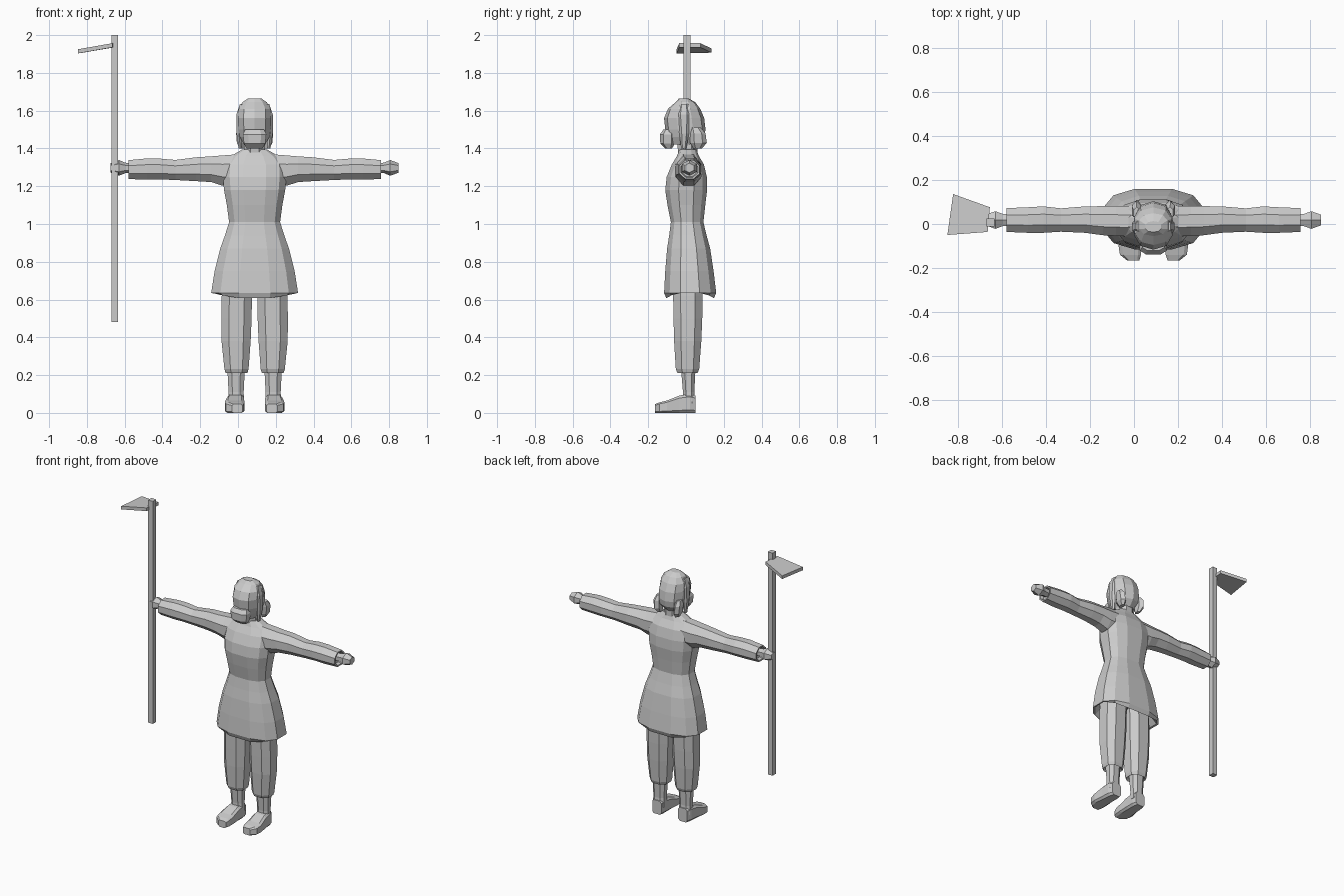
import bpy, bmesh, math

grey = bpy.data.materials.new("light_grey")
grey.diffuse_color = (0.6, 0.6, 0.6, 1)
CX = 0.088          # body centre line


def make(name, bm):
    bmesh.ops.recalc_face_normals(bm, faces=bm.faces)
    me = bpy.data.meshes.new(name)
    bm.to_mesh(me)
    bm.free()
    me.materials.append(grey)
    ob = bpy.data.objects.new(name, me)
    bpy.context.collection.objects.link(ob)
    return ob


def loft(name, axis, rings, n=8, p=2.0, dip=0.0):
    """Rings are (position on axis, centre u, centre v, radius u, radius v).
    p squares off the section, dip lowers front and back of the first two rings."""
    bm = bmesh.new()
    loops = []
    for i, (t, cu, cv, ru, rv) in enumerate(rings):
        loop = []
        for k in range(n):
            a = math.tau * (k + 0.5) / n
            c, s = math.cos(a), math.sin(a)
            u = cu + ru * math.copysign(abs(c) ** (2 / p), c) / math.cos(math.pi / n) ** (2 / p)
            v = cv + rv * math.copysign(abs(s) ** (2 / p), s) / math.cos(math.pi / n) ** (2 / p)
            if axis == 'z':
                co = (u, v, t - (dip * s * s if i < 2 else 0))
            elif axis == 'x':
                co = (t, u, v)
            else:
                co = (u, t, v)
            loop.append(bm.verts.new(co))
        loops.append(loop)
    for a, b in zip(loops, loops[1:]):
        for k in range(n):
            j = (k + 1) % n
            bm.faces.new((a[k], a[j], b[j], b[k]))
    bm.faces.new(loops[0])
    bm.faces.new(loops[-1])
    return make(name, bm)


def prism(name, pts, thick):
    """Plate from top corner points, extruded downwards."""
    bm = bmesh.new()
    top = [bm.verts.new(q) for q in pts]
    low = [bm.verts.new((x, y, z - thick)) for x, y, z in pts]
    bm.faces.new(top)
    bm.faces.new(low)
    for k in range(len(pts)):
        j = (k + 1) % len(pts)
        bm.faces.new((top[k], top[j], low[j], low[k]))
    return make(name, bm)


# tunic: hollow hem, hips, waist, chest, shoulders
loft("tunic", 'z', [
    (0.70, CX, 0.02, 0.17, 0.09),
    (0.64, CX, 0.022, 0.218, 0.126),
    (0.635, CX, 0.022, 0.23, 0.138),
    (0.75, CX, 0.018, 0.212, 0.128),
    (0.87, CX, 0.014, 0.182, 0.114),
    (0.94, CX, 0.010, 0.157, 0.099),
    (1.01, CX, 0.006, 0.135, 0.086),
    (1.10, CX, 0.002, 0.147, 0.100),
    (1.18, CX, 0.001, 0.162, 0.111),
    (1.25, CX, 0.004, 0.168, 0.106),
    (1.315, CX, 0.010, 0.165, 0.085),
    (1.36, CX, 0.010, 0.125, 0.058),
    (1.395, CX, 0.010, 0.065, 0.045)], n=12, p=2.6, dip=0.035)

# neck and head
loft("neck", 'z', [(1.36, CX, 0.01, 0.055, 0.05), (1.47, CX, 0.005, 0.055, 0.055)])
loft("head", 'z', [
    (1.42, CX, -0.01, 0.055, 0.07),
    (1.46, CX, 0.0, 0.078, 0.092),
    (1.50, CX, -0.003, 0.085, 0.102),
    (1.56, CX, -0.010, 0.088, 0.102),
    (1.61, CX, -0.010, 0.084, 0.082),
    (1.645, CX, -0.003, 0.064, 0.050),
    (1.665, CX, -0.012, 0.035, 0.024)], n=10, p=2.4)
loft("beard", 'z', [
    (1.40, CX, -0.092, 0.042, 0.018),
    (1.425, CX, -0.098, 0.056, 0.038),
    (1.475, CX, -0.098, 0.062, 0.040),
    (1.50, CX, -0.090, 0.050, 0.030)], p=3)

for side, label in ((-1, "right"), (1, "left")):
    def X(d):
        return CX + side * d

    # hair lock beside the neck and hair strip up the temple
    loft(label + "_hair_lock", 'z', [
        (1.40, X(0.066), 0.062, 0.012, 0.020),
        (1.43, X(0.074), 0.066, 0.020, 0.038),
        (1.48, X(0.078), 0.062, 0.020, 0.036),
        (1.51, X(0.076), 0.050, 0.014, 0.024)], n=6)
    loft(label + "_hair_strip", 'z', [
        (1.40, X(0.076), -0.012, 0.008, 0.012),
        (1.48, X(0.083), -0.010, 0.013, 0.022),
        (1.58, X(0.082), -0.012, 0.014, 0.030),
        (1.635, X(0.068), -0.010, 0.010, 0.022)], n=6)

    # sleeve, slightly rumpled, and hand
    loft(label + "_sleeve", 'x', [
        (X(0.08), 0.012, 1.285, 0.070, 0.085),
        (X(0.17), 0.014, 1.283, 0.068, 0.080),
        (X(0.23), 0.015, 1.290, 0.066, 0.068),
        (X(0.31), 0.020, 1.290, 0.060, 0.063),
        (X(0.42), 0.018, 1.286, 0.053, 0.053),
        (X(0.50), 0.020, 1.291, 0.060, 0.055),
        (X(0.57), 0.018, 1.291, 0.058, 0.056),
        (X(0.668), 0.018, 1.288, 0.054, 0.050),
        (X(0.667), 0.018, 1.288, 0.045, 0.041),
        (X(0.645), 0.018, 1.288, 0.040, 0.036)])
    loft(label + "_hand", 'x', [
        (X(0.64), 0.018, 1.295, 0.026, 0.022),
        (X(0.685), 0.018, 1.297, 0.028, 0.024),
        (X(0.718), 0.018, 1.297, 0.040, 0.036),
        (X(0.762), 0.018, 1.297, 0.024, 0.022)], n=6)

    # trouser leg with cuff
    loft(label + "_trouser", 'z', [
        (0.225, X(0.096), 0.010, 0.042, 0.036),
        (0.212, X(0.096), 0.008, 0.058, 0.054),
        (0.232, X(0.096), 0.008, 0.064, 0.062),
        (0.38, X(0.098), 0.009, 0.077, 0.072),
        (0.50, X(0.096), 0.010, 0.080, 0.076),
        (0.62, X(0.094), 0.010, 0.080, 0.078),
        (0.76, X(0.085), 0.012, 0.082, 0.080)], p=2.5)

    # ankle and foot
    loft(label + "_ankle", 'z', [
        (0.05, X(0.098), 0.016, 0.042, 0.034),
        (0.11, X(0.098), 0.014, 0.040, 0.030),
        (0.23, X(0.098), 0.012, 0.046, 0.038)], p=2.5)
    loft(label + "_foot", 'y', [
        (0.050, X(0.098), 0.046, 0.034, 0.046),
        (0.020, X(0.100), 0.050, 0.043, 0.050),
        (-0.035, X(0.102), 0.046, 0.046, 0.046),
        (-0.100, X(0.106), 0.033, 0.052, 0.033),
        (-0.140, X(0.104), 0.028, 0.048, 0.028),
        (-0.165, X(0.092), 0.023, 0.028, 0.023)], p=5)

# hoe: square pole and tilted flared blade
px, py, w = -0.653, 0.006, 0.018
prism("hoe_pole", [(px - w, py - w, 2.0), (px + w, py - w, 2.0),
                   (px + w, py + w, 2.0), (px - w, py + w, 2.0)], 1.52)
prism("hoe_blade", [(-0.848, -0.05, 1.925), (-0.665, -0.036, 1.957),
                    (-0.655, 0.076, 1.957), (-0.822, 0.136, 1.929)], 0.022)
